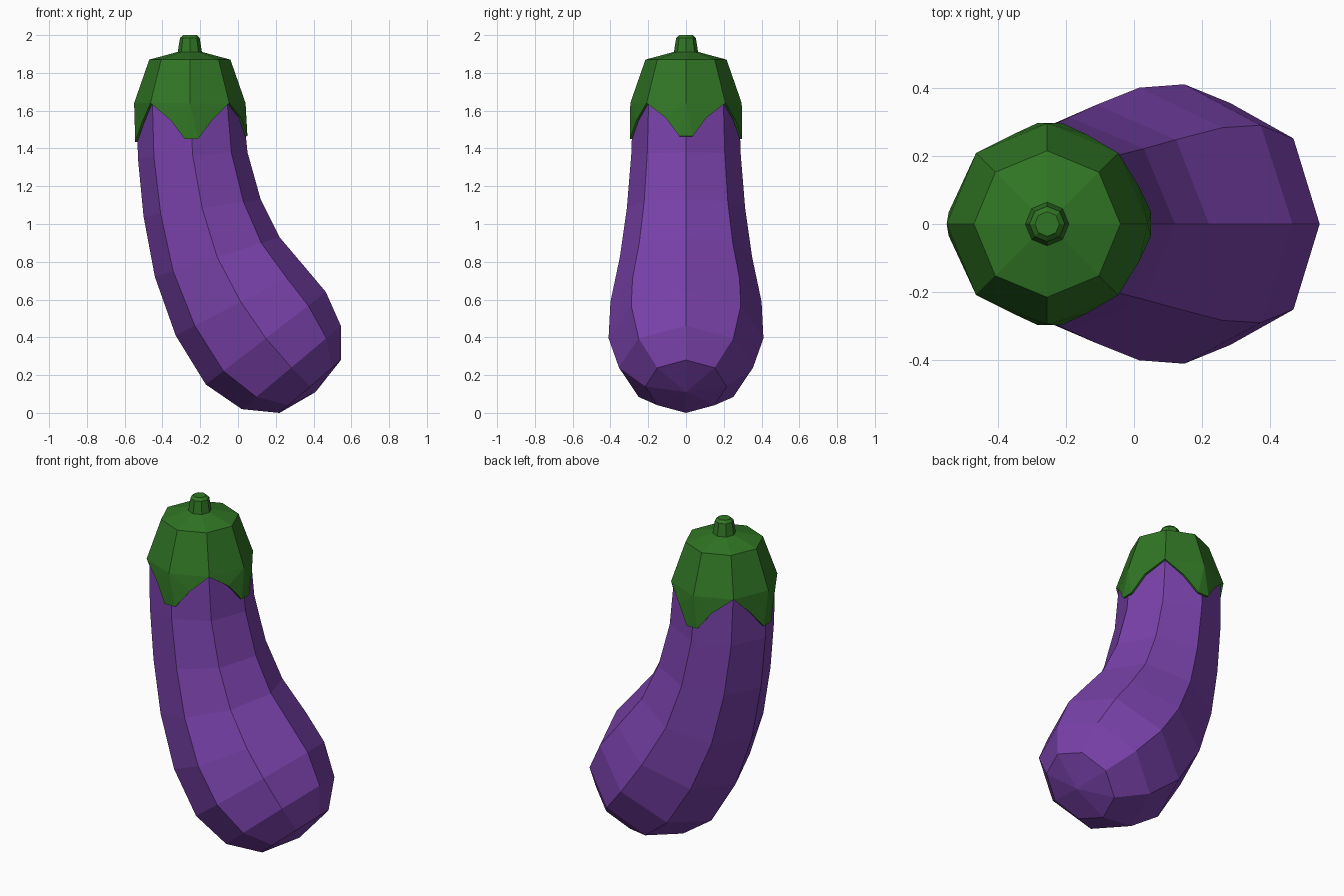
import bpy, bmesh
from math import cos, sin, pi

if "Cube" in bpy.data.objects:
    bpy.data.objects.remove(bpy.data.objects["Cube"])

SIDES = 8
CX = -0.255  # axis of cap and stem


def material(name, color):
    m = bpy.data.materials.new(name)
    m.diffuse_color = (*color, 1)
    m.use_nodes = True
    m.node_tree.nodes["Principled BSDF"].inputs["Base Color"].default_value = m.diffuse_color
    return m


def finish(bm, name, mat):
    bmesh.ops.recalc_face_normals(bm, faces=bm.faces)
    me = bpy.data.meshes.new(name)
    bm.to_mesh(me)
    bm.free()
    me.materials.append(mat)
    ob = bpy.data.objects.new(name, me)
    bpy.context.collection.objects.link(ob)
    return ob


def ring(bm, left, right, ry):
    """Octagon spanning two (x, z) points, with half depth ry along y."""
    (x0, z0), (x1, z1) = left, right
    verts = []
    for i in range(SIDES):
        a = 2 * pi * i / SIDES
        c = cos(a) / 2
        verts.append(bm.verts.new(((x0 + x1) / 2 + (x1 - x0) * c, ry * sin(a),
                                   (z0 + z1) / 2 + (z1 - z0) * c)))
    return verts


def level_ring(bm, r, z):
    return ring(bm, (CX - r, z), (CX + r, z), r)


def bridge(bm, rings):
    for a, b in zip(rings, rings[1:]):
        for i in range(SIDES):
            j = (i + 1) % SIDES
            bm.faces.new((a[i], a[j], b[j], b[i]))


purple = material("purple_skin", (0.19, 0.053, 0.40))
green = material("green_leaf", (0.03, 0.18, 0.018))

# Body: octagonal rings following the bend, closed with a blunt tip
bm = bmesh.new()
sections = [
    ((-0.535, 1.64), (0.025, 1.64), 0.28),
    ((-0.53, 1.35), (0.05, 1.38), 0.29),
    ((-0.50, 1.04), (0.12, 1.13), 0.313),
    ((-0.44, 0.72), (0.22, 0.93), 0.35),
    ((-0.33, 0.41), (0.36, 0.765), 0.40),
    ((-0.17, 0.15), (0.465, 0.64), 0.41),
    ((0.02, 0.02), (0.545, 0.46), 0.355),
    ((0.22, 0.0), (0.545, 0.28), 0.215),
]
rings = [ring(bm, *s) for s in sections]
bridge(bm, rings)
bm.faces.new(rings[0])
tip = bm.verts.new((0.41, 0, 0.11))
for i in range(SIDES):
    bm.faces.new((rings[-1][i], rings[-1][(i + 1) % SIDES], tip))
finish(bm, "body", purple)

# Leafy cap: dome with four pointed lobes
bm = bmesh.new()
dome = [level_ring(bm, r, z) for r, z in ((0.05, 1.915), (0.215, 1.87), (0.295, 1.64))]
bridge(bm, dome)
bm.faces.new(dome[0])
rim = dome[-1]
for k in range(0, SIDES, 2):
    a = 2 * pi * k / SIDES
    ca, sa = cos(a), sin(a)

    def lobe_vert(out, side, z):
        return bm.verts.new((CX + 0.008 + out * ca - side * sa,
                             out * sa + side * ca, z + 0.015 * ca))

    tips = []
    for s in (-1, 1):
        mid = lobe_vert(0.262, 0.11 * s, 1.55)
        end = lobe_vert(0.297, 0.035 * s, 1.45)
        bm.faces.new((rim[k], rim[(k + s) % SIDES], mid))
        bm.faces.new((rim[k], mid, end))
        tips.append(end)
    bm.faces.new((rim[k], *tips))
cap = finish(bm, "leaf_cap", green)
thick = cap.modifiers.new("thickness", 'SOLIDIFY')
thick.thickness = 0.012
thick.offset = -1

# Stem: short stub with a chamfered end
bm = bmesh.new()
stub = [level_ring(bm, r, z) for r, z in ((0.065, 1.905), (0.052, 1.985), (0.036, 2.0))]
bridge(bm, stub)
bm.faces.new(stub[0])
bm.faces.new(stub[-1])
finish(bm, "stem", green)
